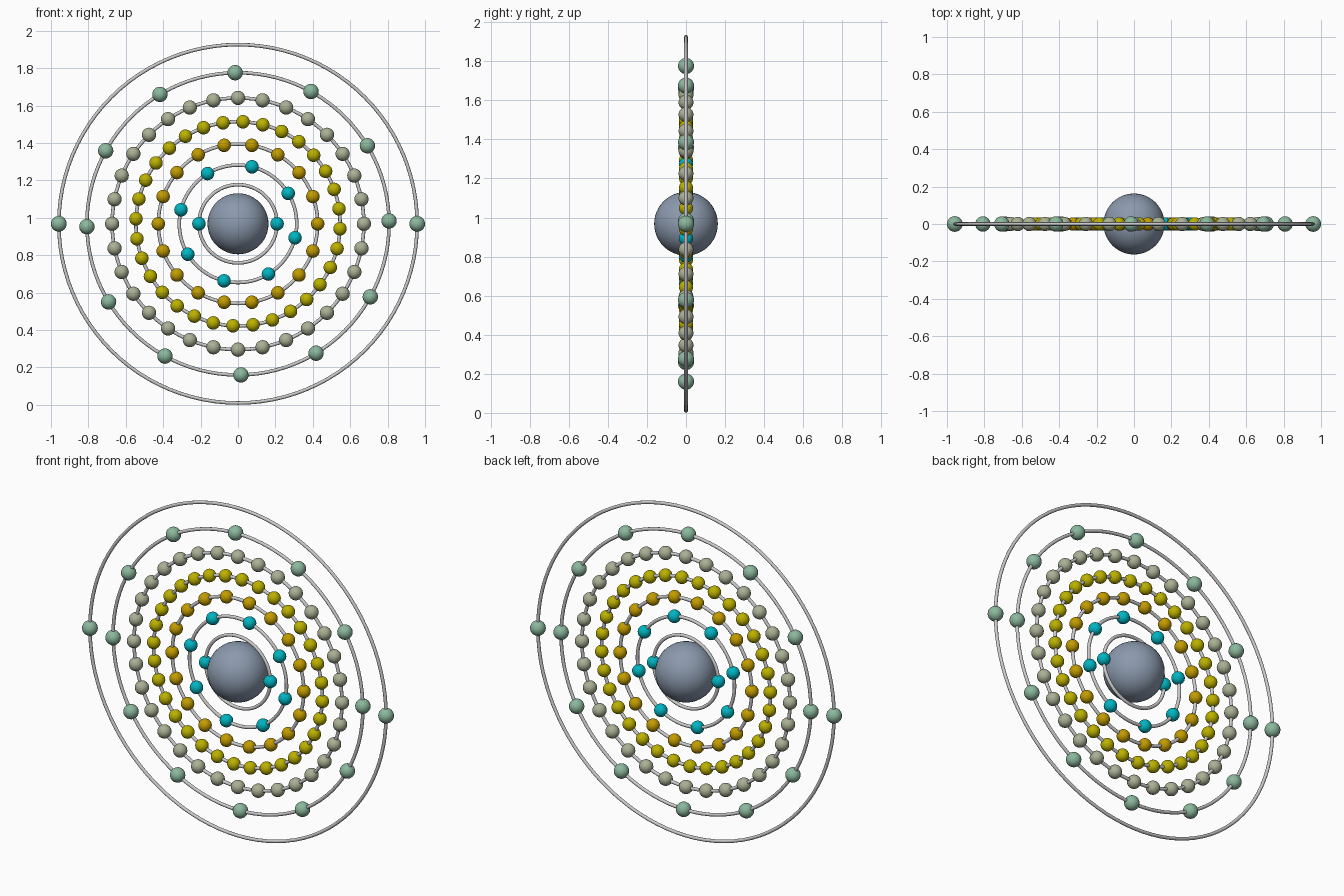
import bpy, math

if "Cube" in bpy.data.objects:
    bpy.data.objects.remove(bpy.data.objects["Cube"])

CZ = 0.968          # height of the centre
TUBE = 0.0095       # thickness of the orbit rings


def material(name, rgb):
    m = bpy.data.materials.new(name)
    m.diffuse_color = (*rgb, 1)
    m.use_nodes = True
    m.node_tree.nodes["Principled BSDF"].inputs["Base Color"].default_value = m.diffuse_color
    return m


def sphere(name, radius, loc, mat, seg, rings):
    bpy.ops.mesh.primitive_uv_sphere_add(segments=seg, ring_count=rings,
                                         radius=radius, location=loc)
    ob = bpy.context.object
    ob.name = name
    ob.data.materials.append(mat)
    bpy.ops.object.shade_smooth()
    return ob


cyan = material("cyan", (0.0, 0.46, 0.54))
gold = material("gold", (0.54, 0.33, 0.0))
yellow = material("yellow", (0.50, 0.44, 0.0))
pale = material("pale", (0.40, 0.44, 0.30))
green = material("green", (0.26, 0.48, 0.34))
slate = material("slate", (0.26, 0.32, 0.42))

# central nucleus
sphere("nucleus", 0.163, (0, 0, CZ), slate, 48, 24)

# shells: orbit radius, electron count, start angle, electron radius, colour
shells = [
    (0.209, 2, 0.0, 0.036, cyan),
    (0.314, 8, 31.2, 0.036, cyan),
    (0.426, 18, 0.0, 0.036, gold),
    (0.546, 32, 8.45, 0.036, yellow),
    (0.673, 32, 0.0, 0.038, pale),
    (0.808, 12, 1.1, 0.041, green),
    (0.958, 2, 0.0, 0.042, green),
]

for i, (r, count, start, er, mat) in enumerate(shells, 1):
    # orbit ring standing upright in the xz plane
    bpy.ops.mesh.primitive_torus_add(major_radius=r, minor_radius=TUBE,
                                     major_segments=96, minor_segments=12,
                                     location=(0, 0, CZ),
                                     rotation=(math.pi / 2, 0, 0))
    bpy.context.object.name = f"orbit_ring_{i}"
    bpy.ops.object.shade_smooth()

    # electrons spaced evenly along the ring, sharing one mesh
    first = None
    for k in range(count):
        a = math.radians(start + 360 * k / count)
        loc = (r * math.cos(a), 0, CZ + r * math.sin(a))
        name = f"electron_{i}_{k + 1}"
        if first is None:
            first = sphere(name, er, loc, mat, 24, 14)
        else:
            ob = bpy.data.objects.new(name, first.data)
            ob.location = loc
            bpy.context.collection.objects.link(ob)
